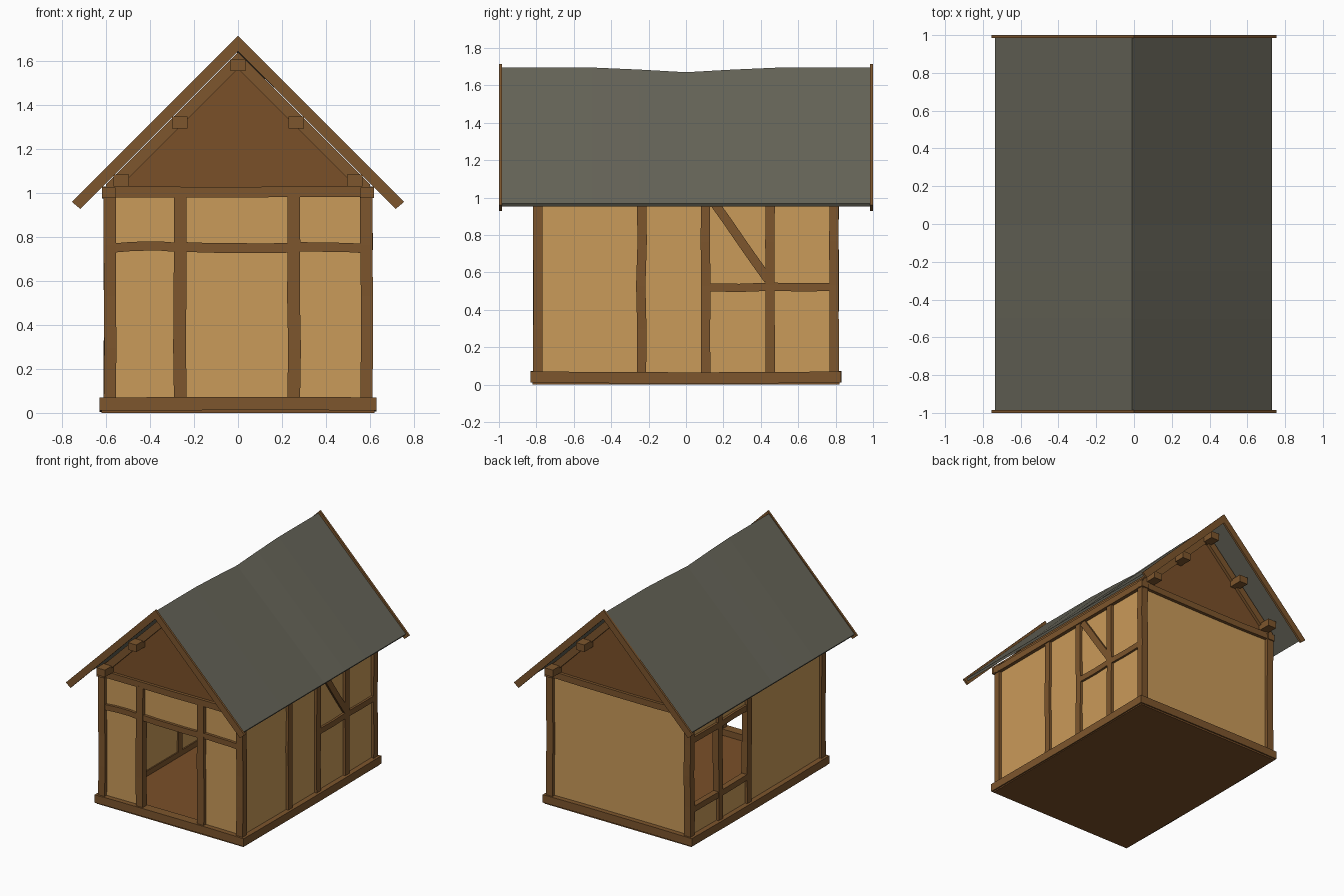
import bpy, bmesh, random
from mathutils import Vector

if "Cube" in bpy.data.objects:
    bpy.data.objects.remove(bpy.data.objects["Cube"])

random.seed(4)

def material(name, rgb):
    m = bpy.data.materials.new(name)
    m.diffuse_color = (*rgb, 1)
    m.use_nodes = True
    m.node_tree.nodes["Principled BSDF"].inputs["Base Color"].default_value = m.diffuse_color
    return m

TIMBER = material("timber brown", (0.205, 0.092, 0.026))
PLASTER = material("ochre plaster", (0.59, 0.325, 0.10))
BOARD = material("board brown", (0.195, 0.080, 0.022))
SLATE = material("slate grey", (0.132, 0.128, 0.098))

def finish(bm, name, mat):
    bmesh.ops.recalc_face_normals(bm, faces=bm.faces)
    me = bpy.data.meshes.new(name)
    bm.to_mesh(me)
    bm.free()
    me.materials.append(mat)
    ob = bpy.data.objects.new(name, me)
    bpy.context.collection.objects.link(ob)
    return ob

def loft(name, rings, mat):
    """Skin a list of equal point rings and cap both ends."""
    bm = bmesh.new()
    vs = [[bm.verts.new(p) for p in r] for r in rings]
    n = len(vs[0])
    for a, b in zip(vs, vs[1:]):
        for i in range(n):
            bm.faces.new((a[i], a[(i + 1) % n], b[(i + 1) % n], b[i]))
    bm.faces.new(vs[0])
    bm.faces.new(vs[-1][::-1])
    return finish(bm, name, mat)

def beam(name, a, b, side, w, d, bend=0.004, sag=0.0, n=4):
    """Hand-hewn beam from a to b; width w along 'side', depth d across it."""
    a, b, u = Vector(a), Vector(b), Vector(side).normalized()
    v = (b - a).normalized().cross(u).normalized()
    rings = []
    for i in range(n + 1):
        t = i / n
        c = a.lerp(b, t)
        if 0 < i < n:
            c += u * random.uniform(-bend, bend) + v * random.uniform(-bend, bend) * 0.4
            c.z -= sag * 4 * t * (1 - t)
        rings.append([c + u * (w / 2 * s) + v * (d / 2 * q)
                      for s, q in ((-1, -1), (1, -1), (1, 1), (-1, 1))])
    return loft(name, rings, TIMBER)

def box(name, x0, x1, y0, y1, z0, z1, mat):
    return loft(name, [[(x0, y, z0), (x1, y, z0), (x1, y, z1), (x0, y, z1)]
                       for y in (y0, y1)], mat)

def prism(name, pts, y0, y1, mat):
    """Extrude an x-z outline along y."""
    return loft(name, [[(x, y, z) for x, z in pts] for y in (y0, y1)], mat)

X, Y, Z = (1, 0, 0), (0, 1, 0), (0, 0, 1)

# Floor and sills
box("floor", -0.62, 0.62, -0.82, 0.82, 0.0, 0.025, BOARD)
for s, side in ((-1, "left"), (1, "right")):
    beam(side + "_sill", (s * 0.595, -0.832, 0.04), (s * 0.595, 0.825, 0.04), Z, 0.06, 0.07, 0.001, 0.005)
for s, end in ((-1, "front"), (1, "back")):
    beam(end + "_sill", (-0.63, s * 0.795, 0.04), (0.63, s * 0.795, 0.04), Z, 0.06, 0.07, 0.001, -0.003)

# Corner posts
for sx, side in ((-1, "left"), (1, "right")):
    for sy, end in ((-1, "front"), (1, "back")):
        beam(f"{end}_{side}_post", (sx * 0.583, sy * 0.792, 0.06), (sx * 0.583, sy * 0.792, 1.0), X, 0.055, 0.05)

# Front door posts and rail
for x, side in ((-0.262, "left"), (0.253, "right")):
    beam(side + "_door_post", (x, -0.792, 0.06), (x, -0.792, 0.99), X, 0.058, 0.05)
beam("front_left_rail", (-0.56, -0.79, 0.75), (-0.285, -0.79, 0.753), Z, 0.042, 0.045, 0.001, -0.007)
beam("door_lintel", (-0.24, -0.79, 0.754), (0.23, -0.79, 0.75), Z, 0.044, 0.045, 0.001, 0.003)
beam("front_right_rail", (0.28, -0.79, 0.755), (0.56, -0.79, 0.748), Z, 0.042, 0.045, 0.001, -0.002)

# Right wall framing with brace
for y in (-0.238, 0.105, 0.45):
    beam("right_wall_post", (0.585, y, 0.06), (0.585, y, 1.0), Y, 0.05, 0.05)
beam("right_wall_rail", (0.585, 0.12, 0.52), (0.585, 0.78, 0.522), Z, 0.044, 0.045)
beam("right_wall_brace", (0.587, 0.148, 0.975), (0.587, 0.44, 0.56), (0, 0.82, 0.57), 0.048, 0.04, 0.001)

# Left wall framing around the window
for y in (0.105, 0.45):
    beam("left_wall_post", (-0.585, y, 0.06), (-0.585, y, 1.0), Y, 0.05, 0.05)
for z, part in ((0.265, "sill"), (0.795, "head")):
    beam("window_" + part, (-0.585, 0.1, z), (-0.585, 0.78, z), Z, 0.045, 0.045, 0.003)

# Plaster panels, leaving the door and window open
box("front_left_plaster", -0.59, -0.262, -0.792, -0.772, 0.05, 1.0, PLASTER)
box("front_right_plaster", 0.253, 0.59, -0.792, -0.772, 0.05, 1.0, PLASTER)
box("over_door_plaster", -0.262, 0.253, -0.792, -0.772, 0.75, 1.0, PLASTER)
box("back_plaster", -0.59, 0.59, 0.772, 0.792, 0.05, 1.0, PLASTER)
box("right_plaster", 0.57, 0.59, -0.79, 0.79, 0.05, 1.0, PLASTER)
box("left_plaster", -0.59, -0.57, -0.79, 0.105, 0.05, 1.0, PLASTER)
box("under_window_plaster", -0.59, -0.57, 0.105, 0.79, 0.05, 0.265, PLASTER)
box("over_window_plaster", -0.59, -0.57, 0.105, 0.79, 0.795, 1.0, PLASTER)

def chevron(top, low, ex, cut=0.0):
    """Outline of a pair of 45 degree boards; top/low are apex heights."""
    return [(-ex, top - ex), (0, top), (ex, top - ex),
            (ex - cut, low - ex + cut), (0, low), (-ex + cut, low - ex + cut)]

# Wall plates, tie beams, gables, rafters and barge boards
for s, side in ((-1, "left"), (1, "right")):
    beam(side + "_wall_plate", (s * 0.587, -0.825, 1.0), (s * 0.587, 0.825, 1.0), Z, 0.048, 0.06, 0.001)
for s, end in ((-1, "front"), (1, "back")):
    beam(end + "_tie_beam", (-0.618, s * 0.792, 1.004), (0.618, s * 0.792, 1.004), Z, 0.048, 0.05, 0.002,
         0.0 if s < 0 else 0.008)
    prism(end + "_gable", [(-0.6, 1.0), (0.6, 1.0), (0.6, 1.035), (0, 1.635), (-0.6, 1.035)],
          s * 0.775, s * 0.795, BOARD)
    prism(end + "_rafters", chevron(1.64, 1.565, 0.6), s * 0.77, s * 0.818, TIMBER)
    prism(end + "_barge_boards", chevron(1.714, 1.644, 0.755, 0.038), s * 0.984, s * 1.0, TIMBER)

# Purlins poking out through both gables
for x, z in ((-0.53, 1.057), (0.53, 1.057), (-0.265, 1.32), (0.265, 1.32), (0, 1.582)):
    beam("purlin", (x, -0.9, z), (x, 0.9, z), X, 0.07, 0.054, 0.001)

# Slate roof with a sagging ridge
rings = []
for y, drop in ((-0.99, 0), (-0.5, 0), (-0.25, 0.011), (0, 0.025), (0.25, 0.011), (0.5, 0), (0.99, 0)):
    top, low, rx = 1.695 - drop, 1.668 - drop, -0.01
    rings.append([(-0.735, y, 0.968), (rx, y, top), (0.73, y, 0.968),
                  (0.72, y, 0.953), (rx, y, low), (-0.725, y, 0.953)])
loft("slate_roof", rings, SLATE)
